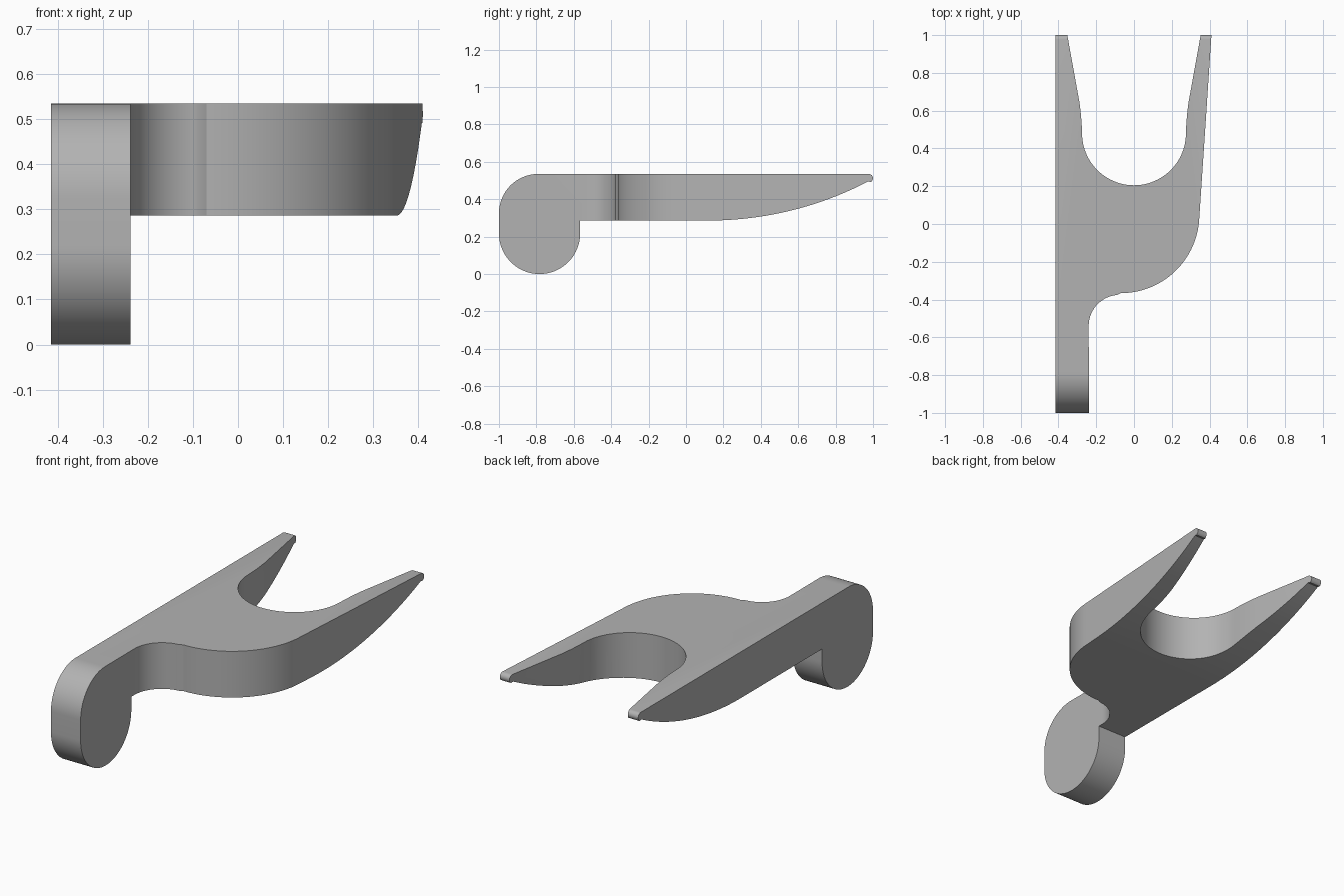
import bpy
from math import sin, cos, pi, radians
from mathutils import Matrix, Vector

if "Cube" in bpy.data.objects:
    bpy.data.objects.remove(bpy.data.objects["Cube"])

grey = bpy.data.materials.new("plain grey")
grey.use_nodes = True
colour = (0.45, 0.45, 0.45, 1)
grey.diffuse_color = colour
grey.node_tree.nodes["Principled BSDF"].inputs["Base Color"].default_value = colour


def arc(cx, cy, r, start, end, steps=24):
    """Points on a circle, angles in degrees."""
    angles = [radians(start + (end - start) * i / steps) for i in range(steps + 1)]
    return [(cx + r * cos(a), cy + r * sin(a)) for a in angles]


def prism(name, outline, low, high, along_x=False):
    """Extrude an outline along z, or along x with the outline in (y, z)."""
    n = len(outline)
    place = (lambda u, v, w: (w, u, v)) if along_x else (lambda u, v, w: (u, v, w))
    verts = [place(u, v, w) for w in (low, high) for u, v in outline]
    faces = [tuple(reversed(range(n))), tuple(range(n, 2 * n))]
    faces += [(i, (i + 1) % n, (i + 1) % n + n, i + n) for i in range(n)]
    mesh = bpy.data.meshes.new(name)
    mesh.from_pydata(verts, [], faces)
    mesh.materials.append(grey)
    obj = bpy.data.objects.new(name, mesh)
    bpy.context.collection.objects.link(obj)
    return obj


def combine(target, tool, operation):
    """Apply a boolean and remove the cutter."""
    tool.hide_render = True
    mod = target.modifiers.new(operation.lower(), "BOOLEAN")
    mod.operation, mod.object, mod.solver = operation, tool, "EXACT"
    bpy.ops.object.select_all(action="DESELECT")
    bpy.context.view_layer.objects.active = target
    target.select_set(True)
    bpy.ops.object.modifier_apply(modifier=mod.name)
    bpy.data.objects.remove(tool)


# Side silhouette: round hub, flat arm, prongs rising to a blunt tip
side = arc(-0.783, 0.217, 0.217, 180, 360, 48)
side += [(-0.566, 0.286)]
side += arc(0.12, 2.136, 1.85, 270, 297.5, 32)
side += arc(0.977, 0.512, 0.023, -60, 90, 10)
side += arc(-0.79, 0.325, 0.21, 90, 180, 24)
fork = prism("shift_fork", side, -0.415, 0.412, True)

# Plan silhouette: narrow lever, swept shoulder and U-shaped fork
slot_side = [(0.353, 1.05), (0.353, 1), (0.288, 0.64), (0.281, 0.58), (0.277, 0.53)]
plan = [(-0.45, -1.05), (-0.238, -1.05)]
plan += arc(-0.075, -0.54, 0.165, 180, 95, 20)
plan += arc(-0.07, 0.05, 0.416, 270, 357, 36)
plan += [(0.41, 1), (0.41, 1.05)]
plan += slot_side
plan += arc(0, 0.48, 0.275, 0, -180, 48)
plan += [(-x, y) for x, y in reversed(slot_side)]
plan += [(-0.45, 1.05)]
combine(fork, prism("plan_cutter", plan, -0.1, 0.7), "INTERSECT")

# Pivot bore through the hub
bore = arc(-0.783, 0.22, 0.052, 0, 352.5, 47)
combine(fork, prism("bore_cutter", bore, -0.6, 0), "DIFFERENCE")

# Toothed socket in the outer face of the hub
teeth = 24
socket = []
for i in range(teeth * 2):
    a, r = pi * i / teeth, 0.078 if i % 2 else 0.066
    socket.append((-0.783 + r * cos(a), 0.22 + r * sin(a)))
combine(fork, prism("socket_cutter", socket, -0.6, -0.315), "DIFFERENCE")

fork.select_set(True)
bpy.context.view_layer.objects.active = fork
bpy.ops.object.shade_smooth_by_angle(angle=radians(25))
